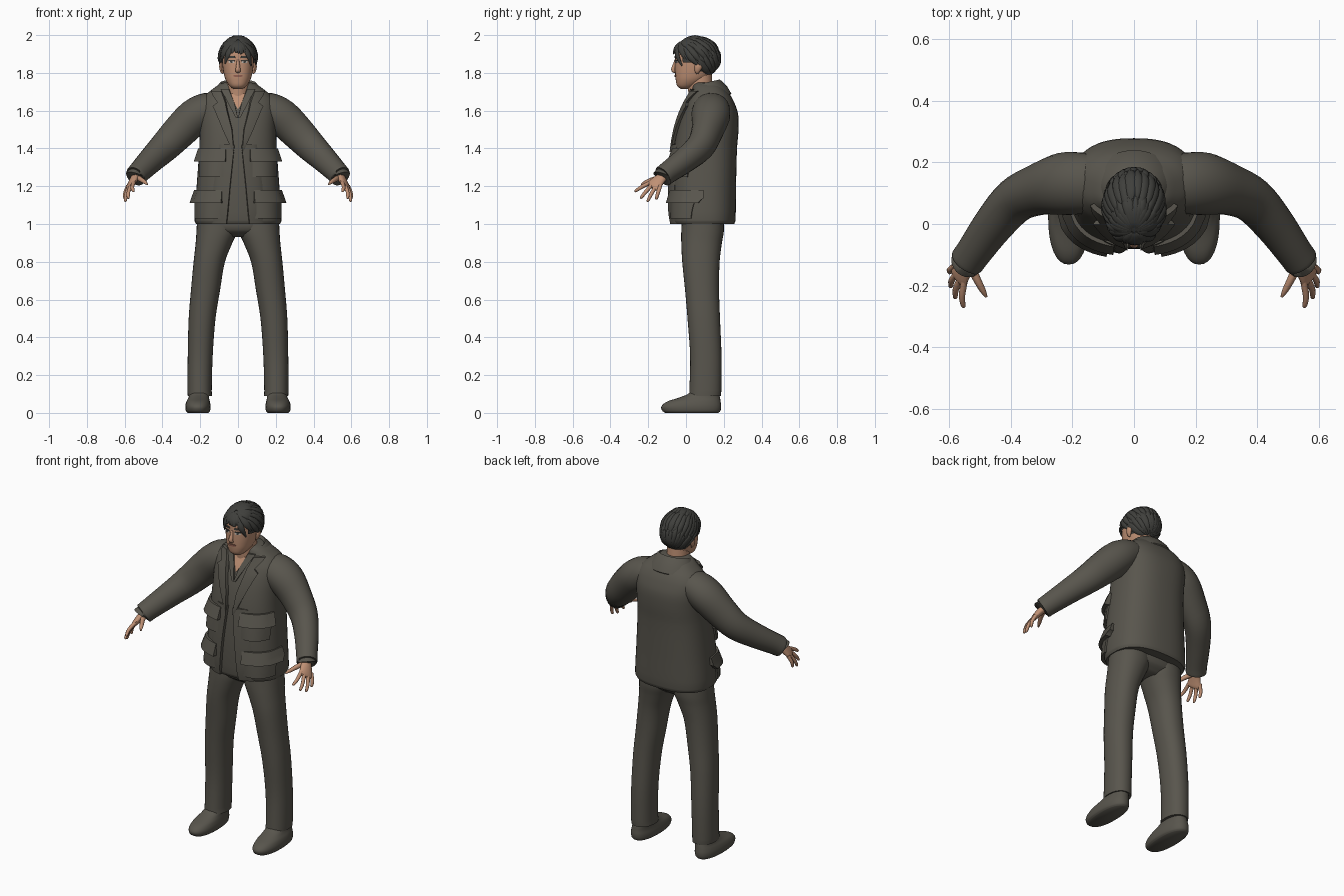
import bpy, bmesh, math, random
from mathutils import Vector

random.seed(4)
if "Cube" in bpy.data.objects:
    bpy.data.objects.remove(bpy.data.objects["Cube"])


def material(name, rgb):
    m = bpy.data.materials.new(name)
    m.use_nodes = True
    m.diffuse_color = (*rgb, 1)
    bsdf = m.node_tree.nodes["Principled BSDF"]
    bsdf.inputs["Base Color"].default_value = (*rgb, 1)
    bsdf.inputs["Roughness"].default_value = 0.8
    return m


CLOTH = material("olive grey cloth", (0.098, 0.091, 0.074))
SKIN = material("skin", (0.52, 0.28, 0.175))
HAIR = material("dark hair", (0.05, 0.05, 0.045))
LIP = material("lip", (0.30, 0.12, 0.085))
WHITE = material("eye white", (0.55, 0.5, 0.45))


def finish(name, bm, mat, mirror):
    bmesh.ops.recalc_face_normals(bm, faces=bm.faces)
    me = bpy.data.meshes.new(name)
    bm.to_mesh(me)
    bm.free()
    me.materials.append(mat)
    ob = bpy.data.objects.new(name, me)
    bpy.context.collection.objects.link(ob)
    if mirror:
        ob.modifiers.new("mirror", "MIRROR")
    bpy.ops.object.select_all(action="DESELECT")
    ob.select_set(True)
    bpy.context.view_layer.objects.active = ob
    bpy.ops.object.shade_smooth_by_angle(angle=math.radians(50))
    return ob


def build(name, grids, mat, wrap=True, caps=True, mirror=False):
    """Skin one or more grids of points into a single object."""
    bm = bmesh.new()
    for grid in grids:
        vs = [[bm.verts.new(p) for p in row] for row in grid]
        n = len(vs[0])
        for a, b in zip(vs, vs[1:]):
            for i in range(n if wrap else n - 1):
                j = (i + 1) % n
                bm.faces.new((a[i], a[j], b[j], b[i]))
        if caps:
            bm.faces.new(vs[0])
            bm.faces.new(vs[-1])
    return finish(name, bm, mat, mirror)


def sample(rows, t):
    """Smooth interpolation of rows keyed by their first value."""
    t = min(max(t, rows[0][0]), rows[-1][0])
    i = max(k for k in range(len(rows) - 1) if rows[k][0] <= t)

    def slope(k, c):
        a, b = rows[max(k - 1, 0)], rows[min(k + 1, len(rows) - 1)]
        return (b[c] - a[c]) / (b[0] - a[0])
    p, q = rows[i], rows[i + 1]
    h = q[0] - p[0]
    u = (t - p[0]) / h
    return [p[c] * (1 + 2 * u) * (1 - u) ** 2 + q[c] * u * u * (3 - 2 * u)
            + h * u * (1 - u) * (slope(i, c) * (1 - u) - slope(i + 1, c) * u)
            for c in range(1, len(p))]


def spow(v, e):
    return math.copysign(abs(v) ** e, v)


def point(rows, p, a, z, off=0):
    """Point on a body whose rows are (z, centre x, half width, front y, back y)."""
    cx, rx, yf, yb = sample(rows, z)
    return (cx + (rx + off) * spow(math.sin(a), 2 / p),
            (yf + yb) / 2 - ((yb - yf) / 2 + off) * spow(math.cos(a), 2 / p), z)


def loft(name, rows, mat, p=2.0, sides=32, per=4, mirror=False):
    zs = [a[0] + (b[0] - a[0]) * k / per for a, b in zip(rows, rows[1:]) for k in range(per)]
    grid = [[point(rows, p, math.tau * i / sides, z) for i in range(sides)]
            for z in zs + [rows[-1][0]]]
    return build(name, [grid], mat, mirror=mirror)


def panel(name, rows, p, outline, mat, depth, mirror=True, n=8):
    """Raised patch on the front of a body; outline rows are (z, x0, x1)."""
    outline = sorted(outline)
    steps = [0] + [k / n for k in range(n + 1)] + [1]
    grid = []
    for iv, v in enumerate(steps):
        z = outline[0][0] + v * (outline[-1][0] - outline[0][0])
        k = max(i for i in range(len(outline) - 1) if outline[i][0] <= z)
        (za, a0, a1), (zb, b0, b1) = outline[k], outline[k + 1]
        f = (z - za) / (zb - za)
        x0, x1 = a0 + f * (b0 - a0), a1 + f * (b1 - a1)
        rx = sample(rows, z)[1]
        line = []
        for iu, u in enumerate(steps):
            edge = iu in (0, n + 2) or iv in (0, n + 2)
            s = max(-1, min(1, (x0 + u * (x1 - x0)) / rx))
            ang = math.asin(spow(s, p / 2))
            line.append(point(rows, p, ang, z, -0.004 if edge else depth(u, v)))
        grid.append(line)
    return build(name, [grid], mat, wrap=False, caps=False, mirror=mirror)


def tube(path, side, sides=14, per=4):
    """Grid along a path of (x, y, z, half width, half thickness)."""
    rows = [(i, *r) for i, r in enumerate(path)]
    last = len(path) - 1
    grid = []
    for k in range(last * per + 1):
        t = k / per
        x, y, z, rx, ry = sample(rows, t)
        d = Vector(sample(rows, t + 0.1)[:3]) - Vector(sample(rows, t - 0.1)[:3])
        d.normalize()
        s = (Vector(side) - d * d.dot(Vector(side))).normalized()
        n = d.cross(s)
        grid.append([Vector((x, y, z)) + s * rx * math.cos(math.tau * i / sides)
                     + n * ry * math.sin(math.tau * i / sides) for i in range(sides)])
    return grid


# Shoes, trousers and hips
loft("shoes", [(0, .212, .055, -.11, .172), (.01, .212, .064, -.125, .182),
               (.035, .212, .067, -.13, .186), (.06, .211, .062, -.1, .183),
               (.08, .208, .055, -.04, .18), (.1, .205, .052, .01, .175),
               (.13, .203, .045, .035, .165)], CLOTH, 2.3, mirror=True)
loft("trouser_legs", [(.09, .202, .064, .016, .185), (.12, .203, .064, .018, .187),
                      (.3, .2, .066, .022, .188), (.5, .19, .071, .008, .18),
                      (.65, .172, .077, -.005, .175), (.8, .152, .083, -.02, .178),
                      (.9, .127, .097, -.025, .19), (.96, .112, .108, -.025, .2),
                      (1.05, .105, .11, -.02, .2)], CLOTH, 2.2, mirror=True)
loft("trouser_hips", [(.93, 0, .1, .03, .15), (.97, 0, .18, -.02, .195),
                      (1.06, 0, .2, -.02, .2)], CLOTH, 2.6)

# Jacket body
BODY, BP = [(1.0, 0, .222, -.07, .255), (1.02, 0, .23, -.078, .262), (1.2, 0, .219, -.08, .265),
            (1.4, 0, .205, -.065, .27), (1.5, 0, .203, -.048, .278), (1.58, 0, .205, -.025, .276),
            (1.64, 0, .2, 0, .257), (1.68, 0, .175, .02, .236), (1.71, 0, .14, .03, .212),
            (1.735, 0, .105, .035, .19), (1.75, 0, .07, .045, .16)], 2.5
loft("jacket_body", BODY, CLOTH, BP, sides=48)

# Front edges, lapels and shirt
panel("jacket_front_edges", BODY, BP, [(1.0, .058, .14), (1.06, .052, .14), (1.2, .04, .13),
      (1.42, .018, .1)], CLOTH, lambda u, v: .016 * (1 - u) ** .7)
panel("lapels", BODY, BP, [(1.38, .02, .026), (1.5, .03, .076), (1.6, .054, .115),
      (1.63, .06, .128), (1.645, .062, .1), (1.68, .073, .125), (1.705, .08, .13)],
      CLOTH, lambda u, v: .02 - .006 * u, n=16)
panel("shirt_collar", BODY, BP, [(1.56, .0, .01), (1.64, .018, .05), (1.715, .046, .085)],
      CLOTH, lambda u, v: .012)
panel("open_neck", BODY, BP, [(1.61, -.002, .002), (1.69, -.045, .045)], SKIN,
      lambda u, v: .005, mirror=False)

# Pockets with overhanging flaps
for name, top, low, x0, x1 in (("chest", 1.39, 1.25, .065, .2), ("hip", 1.17, 1.03, .085, .222)):
    panel(name + "_pockets", BODY, BP, [(low, x0, x1), (top, x0, x1)], CLOTH,
          lambda u, v: .008 + .014 * math.sin(math.pi * u) * (1 - v * .5))
    panel(name + "_pocket_flaps", BODY, BP, [(top - .06, x0 - .006, x1 + .003),
          (top + .01, x0 - .004, x1)], CLOTH, lambda u, v: .012 + .02 * (1 - v))

# Turned-down collar around the neck
collar = []
for z, rx, yf, yb in ((1.685, .14, .0, .236), (1.69, .145, -.005, .24), (1.725, .125, .015, .22),
                      (1.758, .1, .03, .188), (1.765, .092, .036, .178), (1.75, .084, .045, .168),
                      (1.7, .08, .05, .16)):
    arc = [math.radians(32 + 148 * i / 20) for i in range(21)]
    collar.append([(max(0, rx * math.sin(a)), (yf + yb) / 2 - (yb - yf) / 2 * math.cos(a),
                    z - .016 * (1 + math.cos(a))) for a in arc])
build("jacket_collar", [collar], CLOTH, wrap=False, caps=False, mirror=True)

# Sleeves
build("sleeves", [tube([(.09, .13, 1.6, .09, .08), (.16, .132, 1.605, .1, .09),
                        (.23, .13, 1.567, .102, .097), (.31, .112, 1.49, .084, .092),
                        (.385, .077, 1.412, .074, .082), (.455, 0, 1.343, .066, .07),
                        (.52, -.09, 1.277, .058, .06), (.543, -.122, 1.252, .056, .056),
                        (.54, -.118, 1.256, .04, .04)], (0, 1, 0.2), 20)], CLOTH, mirror=True)

# Hands
across = Vector((.035, .065, -.025))
index, little = Vector((.552, -.2, 1.213)), Vector((.585, -.14, 1.19))
digits = [tube([(.525, -.105, 1.265, .026, .02), (.545, -.13, 1.245, .03, .021),
                (.56, -.155, 1.22, .038, .018), (.57, -.172, 1.2, .042, .014),
                (.574, -.18, 1.192, .032, .008)], across)]
tips = ((.555, -.272, 1.172), (.583, -.242, 1.135), (.598, -.205, 1.118), (.6, -.158, 1.13))
for k, tip in enumerate(tips):
    a, b = index.lerp(little, k / 3), Vector(tip)
    a, mid = a.lerp(b, -.2), a.lerp(b, .5) + Vector((.006, 0, .003))
    digits.append(tube([(*a, .011, .011), (*mid, .0105, .01), (*a.lerp(b, .92), .008, .008),
                        (*b, .003, .003)], across, 8, 3))
digits.append(tube([(.532, -.13, 1.245, .016, .016), (.513, -.175, 1.235, .014, .013),
                    (.492, -.215, 1.22, .01, .01), (.48, -.237, 1.21, .004, .004)],
                   (0, 0, 1), 8, 3))
build("hands", digits, SKIN, mirror=True)

# Neck and head
loft("neck", [(1.6, 0, .062, .02, .15), (1.7, 0, .062, .012, .142),
              (1.82, 0, .06, .0, .135)], SKIN)
HEAD, HP = [(1.715, 0, .024, -.028, .01), (1.73, 0, .044, -.046, .05), (1.76, 0, .064, -.054, .1),
            (1.79, 0, .074, -.057, .13), (1.83, 0, .081, -.058, .15), (1.87, 0, .084, -.057, .16),
            (1.92, 0, .08, -.053, .155), (1.96, 0, .055, -.022, .125),
            (1.975, 0, .025, .02, .08)], 2.3
loft("head", HEAD, SKIN, HP)
build("nose", [tube([(0, -.054, 1.87, .006, .006), (0, -.06, 1.845, .009, .009),
                     (0, -.068, 1.82, .013, .011), (0, -.064, 1.808, .014, .008),
                     (0, -.055, 1.803, .008, .003)], (1, 0, 0))], SKIN)
build("ears", [tube([(.08, .06, 1.795, .006, .004), (.086, .06, 1.81, .014, .009),
                     (.09, .066, 1.835, .02, .01), (.088, .068, 1.855, .012, .006)],
                    (0, 1, 0), 10)], SKIN, mirror=True)

# Painted face details
panel("eyes", HEAD, HP, [(1.852, .022, .046), (1.858, .017, .049), (1.866, .023, .045)],
      WHITE, lambda u, v: .002)
panel("pupils", HEAD, HP, [(1.852, .029, .039), (1.866, .028, .04)], HAIR, lambda u, v: .0035)
panel("upper_lids", HEAD, HP, [(1.864, .017, .05), (1.869, .02, .047)], HAIR, lambda u, v: .004)
panel("eyebrows", HEAD, HP, [(1.88, .014, .052), (1.89, .018, .058)], HAIR, lambda u, v: .004)
panel("mouth", HEAD, HP, [(1.778, -.015, .015), (1.784, -.026, .026), (1.79, -.018, .018)],
      LIP, lambda u, v: .004, mirror=False)

# Hair cap, trimmed around the face and ears
CENTRE, R = Vector((0, .055, 1.88)), Vector((.1, .125, .112))
bm = bmesh.new()
bmesh.ops.create_uvsphere(bm, u_segments=40, v_segments=28, radius=1)
for v in bm.verts:
    v.co = CENTRE + v.co * R


def below_hairline(c):
    return c.z < (1.925 if c.y < -.01 else 1.85 if c.y < .06 else 1.785)


bmesh.ops.delete(bm, geom=[f for f in bm.faces if below_hairline(f.calc_center_median())],
                 context="FACES")
finish("hair_cap", bm, HAIR, False)

# Overlapping locks swept out from the front of the crown
front, up, right = Vector((0, -.6, .8)), Vector((0, .8, .6)), Vector((1, 0, 0))
locks = []
for phi in range(-180, 180, 12):
    a = abs(phi)
    end = 3.0 if a < 98 else 1.45 if a < 140 else .72
    pieces = 3 if end > 2 else 1
    for k in range(pieces):
        f = math.radians(phi + random.uniform(-5, 5))
        out = up * math.cos(f) + right * math.sin(f)
        t0 = max(.08, end * k / pieces - random.uniform(.1, .35))
        t1 = end * (k + 1) / pieces + random.uniform(-.08, .08)
        path = []
        for s, w, h in ((0, .004, .003), (.2, .013, .006), (.6, .016, .008), (1, .004, .003)):
            t = t0 + (t1 - t0) * s
            c = CENTRE + (front * math.cos(t) + out * math.sin(t)) * R
            path.append((*c, w, h))
        locks.append(tube(path, front.cross(out), 8, 3))
build("hair_locks", locks, HAIR)
